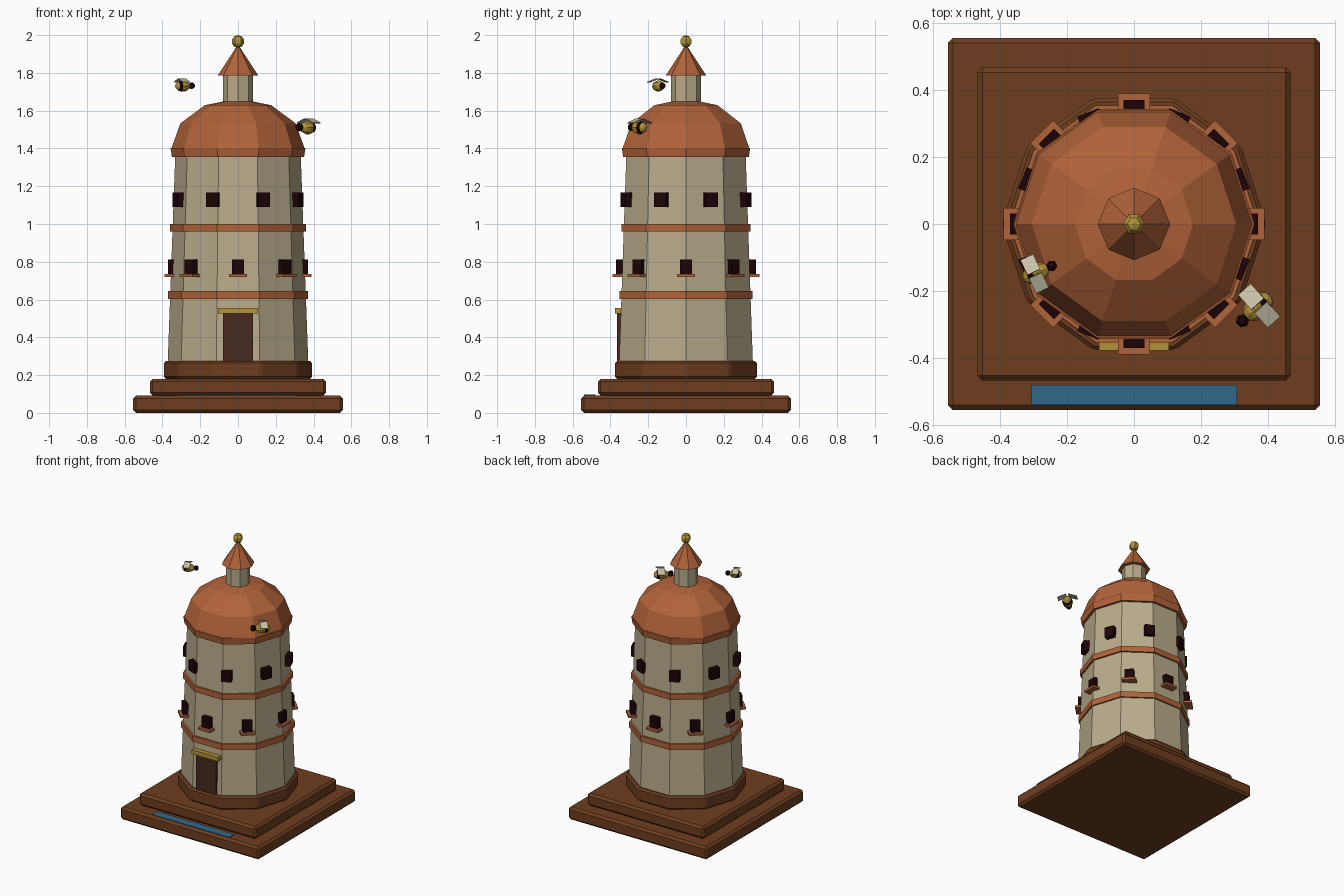
import bpy, bmesh, math
from mathutils import Matrix, Vector

if "Cube" in bpy.data.objects:
    bpy.data.objects.remove(bpy.data.objects["Cube"])


def material(name, r, g, b):
    m = bpy.data.materials.new(name)
    m.diffuse_color = tuple((c / 255) ** 2.2 for c in (r, g, b)) + (1,)
    m.use_nodes = True
    m.node_tree.nodes["Principled BSDF"].inputs["Base Color"].default_value = m.diffuse_color
    return m


STONE = material("pale stone", 184, 171, 138)
CLAY = material("terracotta", 176, 99, 60)
WOOD = material("brown wood", 110, 64, 36)
DOOR = material("dark door wood", 70, 46, 37)
DARK = material("near black", 34, 12, 16)
GOLD = material("gold", 178, 145, 60)
WATER = material("blue water", 55, 104, 136)
WING = material("pale wing", 200, 193, 168)


def finish(name, bm, mats, matrix=None, bevel=0):
    if matrix:
        bm.transform(matrix)
    bmesh.ops.recalc_face_normals(bm, faces=bm.faces)
    me = bpy.data.meshes.new(name)
    bm.to_mesh(me)
    bm.free()
    for m in mats:
        me.materials.append(m)
    ob = bpy.data.objects.new(name, me)
    bpy.context.collection.objects.link(ob)
    if bevel:
        mod = ob.modifiers.new("chamfer", "BEVEL")
        mod.width, mod.segments = bevel, 1
    return ob


def box(name, mat, lo, hi, matrix=None, bevel=0):
    lo, hi = Vector(lo), Vector(hi)
    bm = bmesh.new()
    bmesh.ops.create_cube(bm, size=1)
    bm.transform(Matrix.Translation((lo + hi) / 2) @ Matrix.Diagonal((*(hi - lo), 1)))
    return finish(name, bm, [mat], matrix, bevel)


def lathe(name, mat, profile, sides, bevel=0):
    """Stack of polygon rings (radius, z), closed at both ends."""
    bm = bmesh.new()
    rings = []
    for r, z in profile:
        if r == 0:
            rings.append([bm.verts.new((0, 0, z))] * sides)
        else:
            rings.append([bm.verts.new((r * math.cos(math.tau * i / sides),
                                        r * math.sin(math.tau * i / sides), z))
                          for i in range(sides)])
    for a, b in zip(rings, rings[1:]):
        for i in range(sides):
            j = (i + 1) % sides
            bm.faces.new(dict.fromkeys((a[i], a[j], b[j], b[i])))
    for ring, (r, z) in ((rings[0], profile[0]), (rings[-1], profile[-1])):
        if r:
            bm.faces.new(ring)
    return finish(name, bm, [mat], bevel=bevel)


# Stepped base, with a strip of water at the front
box("lower_slab", WOOD, (-0.555, -0.555, 0), (0.555, 0.555, 0.092), bevel=0.015)
box("upper_slab", WOOD, (-0.467, -0.467, 0.092), (0.467, 0.467, 0.18), bevel=0.015)
box("water_strip", WATER, (-0.306, -0.54, 0.088), (0.308, -0.48, 0.097))
lathe("plinth", WOOD, [(0.395, 0.18), (0.395, 0.275)], 10, bevel=0.012)

# Tapered ten-sided tower and its bands
lathe("tower_wall", STONE, [(0.372, 0.27), (0.332, 1.37)], 10)
lathe("lower_band", CLAY, [(0.371, 0.603), (0.371, 0.645)], 10)
lathe("upper_band", CLAY, [(0.36, 0.96), (0.36, 1.0)], 10)

# Domed roof
lathe("eave", CLAY, [(0.35, 1.355), (0.357, 1.402)], 10)
dome = [(0.352 * math.cos(math.radians(a)), 1.402 + 0.262 * math.sin(math.radians(a)))
        for a in (0, 30, 60)]
lathe("dome", CLAY, dome + [(0, 1.664)], 10)

# Lantern, spire and finial
lathe("lantern", STONE, [(0.08, 1.64), (0.08, 1.79)], 8)
lathe("spire", CLAY, [(0.108, 1.785), (0.01, 1.935)], 8)
ball = [(0.034 * math.sin(math.pi * i / 5), 1.966 - 0.034 * math.cos(math.pi * i / 5))
        for i in range(1, 5)]
lathe("finial", GOLD, [(0, 1.932)] + ball + [(0, 2.0)], 6)

# Doorway
box("door", DOOR, (-0.08, -0.366, 0.272), (0.08, -0.33, 0.53))
box("lintel", GOLD, (-0.105, -0.377, 0.525), (0.105, -0.335, 0.556))

# Two rings of eight windows; the lower ring has sills
for i in range(8):
    turn = Matrix.Rotation(math.tau * i / 8, 4, "Z")
    box(f"lower_window_{i}", DARK, (0.325, -0.032, 0.735), (0.37, 0.032, 0.812), turn)
    box(f"sill_{i}", CLAY, (0.33, -0.048, 0.72), (0.39, 0.048, 0.736), turn)
    half = Matrix.Rotation(math.tau * (i + 0.5) / 8, 4, "Z")
    box(f"upper_window_{i}", DARK, (0.315, -0.034, 1.09), (0.36, 0.034, 1.166), half)


def bee(name, location, heading, size):
    place = (Matrix.Translation(location) @ Matrix.Rotation(math.radians(heading), 4, "Z")
             @ Matrix.Scale(size, 4))
    # striped body, long axis along x
    bm = bmesh.new()
    bmesh.ops.create_uvsphere(bm, u_segments=8, v_segments=7, radius=1)
    bm.transform(Matrix.Diagonal((0.042, 0.03, 0.03, 1)) @ Matrix.Rotation(math.pi / 2, 4, "Y"))
    for f in bm.faces:
        x = f.calc_center_median().x
        f.material_index = 1 if 0.008 < abs(x) < 0.03 and x < 0 else 0
    finish(name + "_body", bm, [GOLD, DARK], place)
    # head
    bm = bmesh.new()
    bmesh.ops.create_uvsphere(bm, u_segments=6, v_segments=5, radius=0.018)
    finish(name + "_head", bm, [DARK], place @ Matrix.Translation((0.052, 0, 0.002)))
    # drooping wings
    for side in (-1, 1):
        tilt = (place @ Matrix.Translation((-0.004, side * 0.03, 0.03))
                @ Matrix.Rotation(-side * 0.35, 4, "X"))
        box(f"{name}_wing_{'left' if side > 0 else 'right'}", WING,
            (-0.021, -0.026, -0.002), (0.021, 0.026, 0.002), tilt)


bee("first_bee", (-0.293, -0.147, 1.73), 25, 1.0)
bee("second_bee", (0.37, -0.247, 1.51), 222, 1.2)
